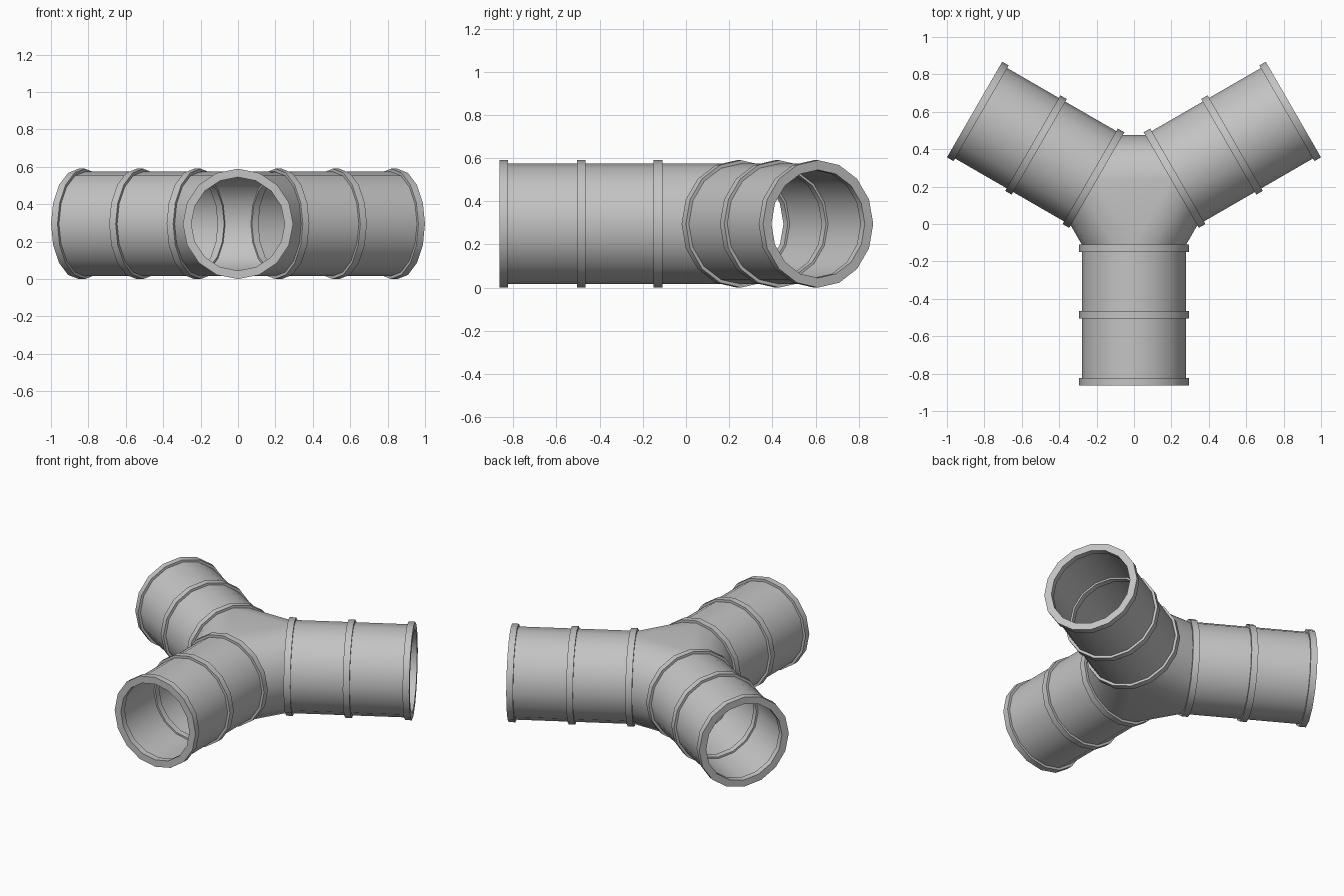
import bpy, bmesh
from math import sin, cos, pi, radians
from mathutils import Vector

if "Cube" in bpy.data.objects:
    bpy.data.objects.remove(bpy.data.objects["Cube"], do_unlink=True)

SIDES = 16
CENTRE = Vector((0, 0.12, 0.295))       # where the three pipe axes meet
OUTER, INNER = 0.279, 0.261             # pipe wall
RING_OUT, RING_IN = 0.295, 0.25         # collars
START, END, RING = 0.23, 0.984, 0.04
HEADINGS = [radians(a) for a in (-90, 30, 150)]

grey = bpy.data.materials.new("pipe_grey")
grey.use_nodes = True
grey.diffuse_color = (0.55, 0.55, 0.55, 1)
grey.node_tree.nodes["Principled BSDF"].inputs["Base Color"].default_value = (0.55, 0.55, 0.55, 1)


def point(heading, dist, radius, angle):
    """Point on a circle around the axis of one pipe."""
    along = Vector((cos(heading), sin(heading), 0))
    side = Vector((-sin(heading), cos(heading), 0))
    return CENTRE + along * dist + side * radius * cos(angle) + Vector((0, 0, radius * sin(angle)))


def finish(bm, name):
    bmesh.ops.recalc_face_normals(bm, faces=bm.faces)
    mesh = bpy.data.meshes.new(name)
    bm.to_mesh(mesh)
    bm.free()
    mesh.materials.append(grey)
    obj = bpy.data.objects.new(name, mesh)
    bpy.context.collection.objects.link(obj)
    bpy.ops.object.select_all(action="DESELECT")
    obj.select_set(True)
    bpy.context.view_layer.objects.active = obj
    bpy.ops.object.shade_smooth_by_angle(angle=radians(35))


def wall_profile(wall, ring):
    """Distance and radius along one side of the pipe wall, with three collars."""
    pts = []
    for d in (START, 0.585, END - RING):
        pts += [(d, wall), (d, ring), (d + RING, ring), (d + RING, wall)]
    return pts[1:-1]


def pipe(name, heading):
    profile = wall_profile(OUTER, RING_OUT) + wall_profile(INNER, RING_IN)[::-1]
    bm = bmesh.new()
    loops = [[bm.verts.new(point(heading, d, r, 2 * pi * i / SIDES)) for i in range(SIDES)]
             for d, r in profile]
    for k, a in enumerate(loops):
        b = loops[(k + 1) % len(loops)]
        for i in range(SIDES):
            j = (i + 1) % SIDES
            bm.faces.new((a[i], a[j], b[j], b[i]))
    finish(bm, name)


def hub():
    bm = bmesh.new()
    shells = [[[bm.verts.new(point(h, START, r, 2 * pi * i / SIDES)) for i in range(SIDES)]
               for h in HEADINGS] for r in (OUTER, INNER)]
    quarter, half = SIDES // 4, SIDES // 2
    for rings in shells:
        # Panels bridging each pipe mouth to its neighbour
        for k in range(3):
            a, b = rings[k], rings[(k + 1) % 3]
            for i in range(-quarter, quarter):
                bm.faces.new((a[i % SIDES], a[(i + 1) % SIDES],
                              b[(half - i - 1) % SIDES], b[(half - i) % SIDES]))
        # Flat triangles on the top and underside
        for i in (quarter, 3 * quarter):
            bm.faces.new([ring[i] for ring in rings])
    # Rims closing the wall thickness
    for a, b in zip(*shells):
        for i in range(SIDES):
            j = (i + 1) % SIDES
            bm.faces.new((a[i], a[j], b[j], b[i]))
    finish(bm, "junction_hub")


hub()
for name, heading in zip(("front_pipe", "back_left_pipe", "back_right_pipe"), HEADINGS):
    pipe(name, heading)
